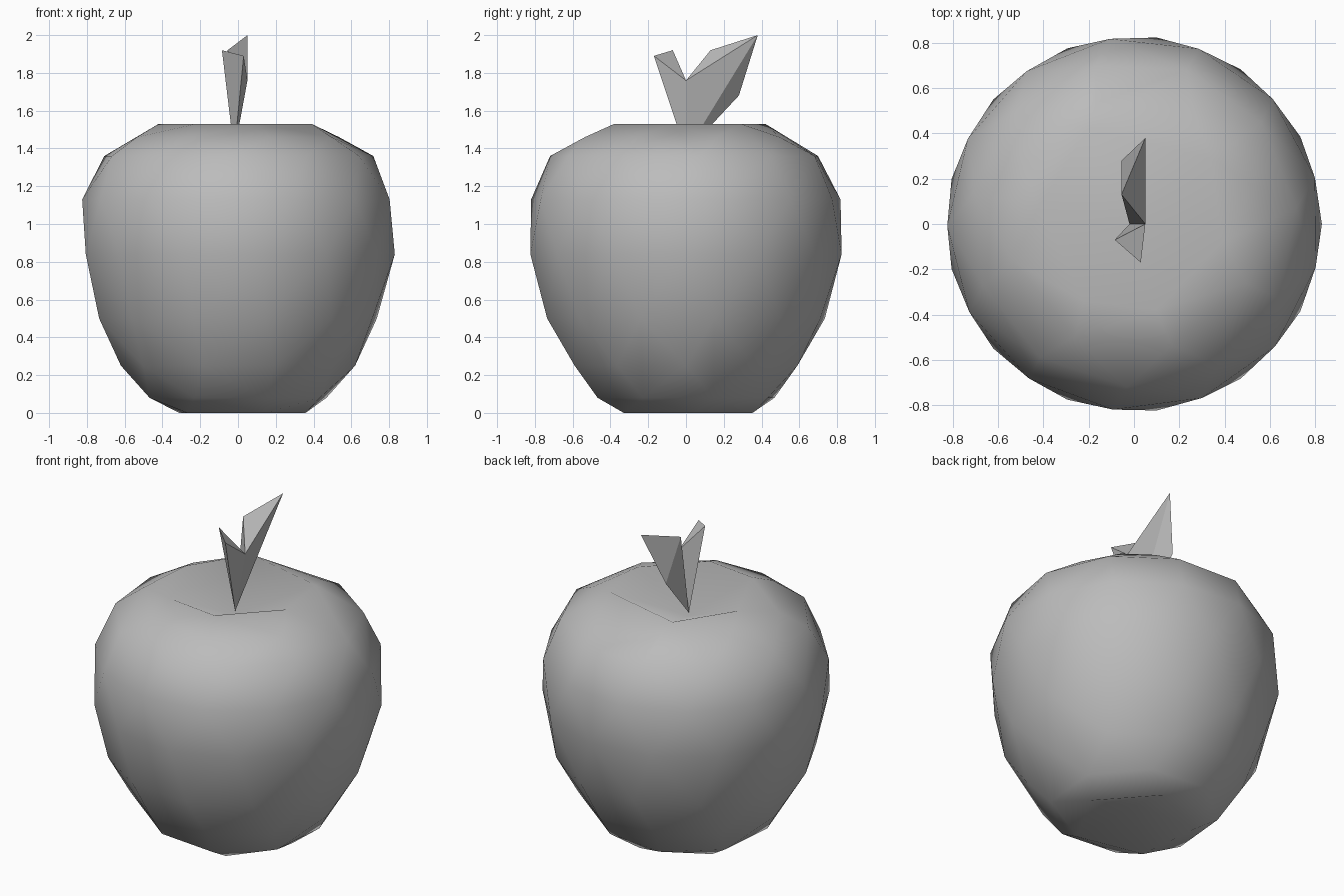
import bpy, bmesh, math
from mathutils import Vector

cube = bpy.data.objects.get("Cube")
if cube:
    bpy.data.objects.remove(cube, do_unlink=True)

grey = bpy.data.materials.new("plain grey")
grey.use_nodes = True
COLOUR = (0.5, 0.5, 0.5, 1)
grey.diffuse_color = COLOUR
grey.node_tree.nodes["Principled BSDF"].inputs["Base Color"].default_value = COLOUR


def finish(bm, name):
    """Turn a bmesh into a grey object in the scene."""
    bmesh.ops.recalc_face_normals(bm, faces=bm.faces)
    mesh = bpy.data.meshes.new(name)
    bm.to_mesh(mesh)
    bm.free()
    mesh.materials.append(grey)
    obj = bpy.data.objects.new(name, mesh)
    bpy.context.collection.objects.link(obj)
    return obj


def hull(bm, points):
    """Wrap a convex skin around the points and drop anything inside it."""
    verts = [bm.verts.new(p) for p in points]
    result = bmesh.ops.convex_hull(bm, input=verts)
    loose = [v for v in bm.verts if not v.link_faces]
    bmesh.ops.delete(bm, geom=loose, context="VERTS")


def dimple(bm, height, centre):
    """Replace the flat cap at a height with a fan sinking to a point."""
    cap = [f for f in bm.faces if all(abs(v.co.z - height) < 1e-4 for v in f.verts)]
    bmesh.ops.delete(bm, geom=cap, context="FACES")
    rim = [e for e in bm.edges if e.is_boundary]
    tip = bm.verts.new(centre)
    for e in rim:
        bm.faces.new((*e.verts, tip))


# Fruit body: rings of height, radius, side count and turn
TOP = 1.53
rings = [
    (0.00, 0.36, 5, 0.1), (0.08, 0.49, 8, 0.3), (0.25, 0.62, 10, 0.0),
    (0.50, 0.75, 12, 0.2), (0.84, 0.83, 13, 0.0), (1.13, 0.825, 13, 0.25),
    (1.36, 0.72, 11, 0.1), (1.46, 0.56, 8, 0.3),
]
points = []
for z, r, n, turn in rings:
    for i in range(n):
        a = math.tau * i / n + turn
        points.append((r * math.cos(a), r * math.sin(a), z))

# Uneven rim round the stalk hollow
rim = [(0.39, -0.08), (0.34, 0.29), (-0.2, 0.42), (-0.42, 0.08), (-0.22, -0.34), (0.1, -0.38)]
points += [(x, y, TOP) for x, y in rim]

bm = bmesh.new()
hull(bm, points)
dimple(bm, TOP, (-0.02, 0, 1.36))
dimple(bm, 0, (0, 0, 0.12))
body = finish(bm, "fruit_body")
bpy.ops.object.select_all(action="DESELECT")
body.select_set(True)
bpy.context.view_layer.objects.active = body
bpy.ops.object.shade_smooth_by_angle(angle=math.radians(52))

# Leaves: two faceted wedges that share a root and a notch
root = Vector((-0.02, 0, 1.38))
notch = Vector((0.05, 0, 1.76))
leaves = {
    "long_leaf": [(0.05, 0.38, 2.0), (-0.055, 0.13, 1.92), (-0.055, 0.28, 1.68)],
    "short_leaf": [(0.03, -0.17, 1.89), (-0.085, -0.07, 1.92)],
}
for name, corners in leaves.items():
    bm = bmesh.new()
    hull(bm, [root, notch] + corners)
    finish(bm, name)
